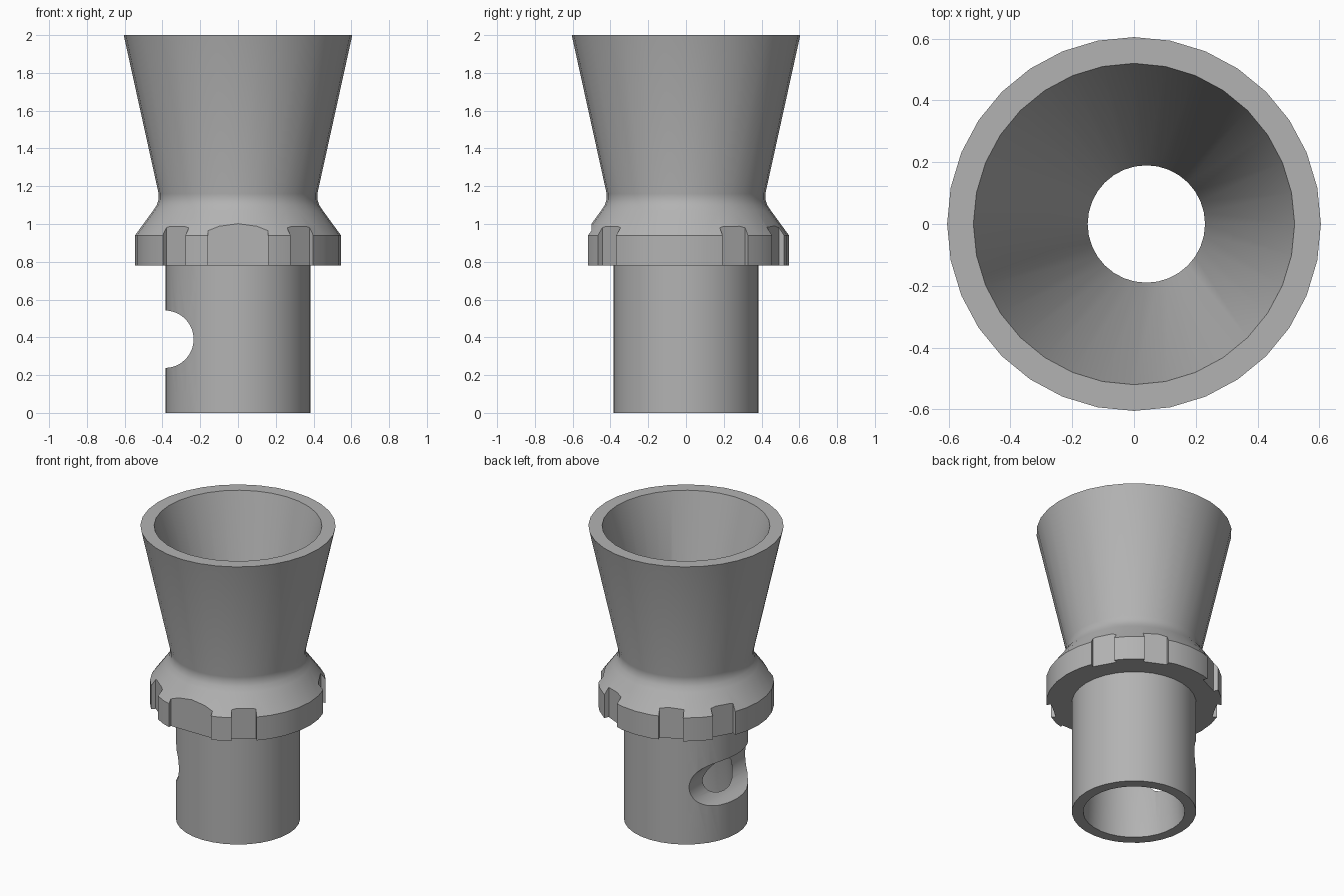
import bpy, bmesh, math
from mathutils import Matrix

cube = bpy.data.objects.get("Cube")
if cube:
    bpy.data.objects.remove(cube, do_unlink=True)

SIDES = 32
grey = bpy.data.materials.new("plain_grey")
grey.use_nodes = True
colour = (0.45, 0.45, 0.45, 1)
grey.diffuse_color = colour
grey.node_tree.nodes["Principled BSDF"].inputs["Base Color"].default_value = colour


def make_object(name, bm):
    bmesh.ops.recalc_face_normals(bm, faces=bm.faces[:])
    mesh = bpy.data.meshes.new(name)
    bm.to_mesh(mesh)
    bm.free()
    mesh.materials.append(grey)
    obj = bpy.data.objects.new(name, mesh)
    bpy.context.collection.objects.link(obj)
    return obj


# Funnel, collar and stem: closed loop of rings (radius, centre x, height)
outer = [(0.385, 0, 0), (0.385, 0, 0.78), (0.545, 0, 0.78), (0.545, 0, 0.94),
         (0.45, 0, 1.07), (0.43, 0, 1.1), (0.42, 0, 1.13), (0.42, 0, 1.16), (0.605, 0, 2)]
inner = [(0.52, 0, 2), (0.19, 0.04, 0.78), (0.29, 0.01, 0.4), (0.315, 0, 0)]
bm = bmesh.new()
rings = []
for r, cx, z in outer + inner:
    rings.append([bm.verts.new((cx + r * math.cos(a), r * math.sin(a), z))
                  for a in (math.tau * i / SIDES for i in range(SIDES))])
for a, b in zip(rings, rings[1:] + rings[:1]):
    for i in range(SIDES):
        j = (i + 1) % SIDES
        bm.faces.new((a[i], a[j], b[j], b[i]))
body = make_object("funnel_body", bm)


def cut(cutter):
    cutter.hide_render = True
    cutter.hide_set(True)
    mod = body.modifiers.new(cutter.name, "BOOLEAN")
    mod.operation = "DIFFERENCE"
    mod.solver = "EXACT"
    mod.object = cutter


# Collar notches: one wide at the front, narrow grips around the rest
bm = bmesh.new()
notches = [(-90, 0.158, 0.5)] + [(a, 0.077, 0.508) for a in (-51, -129, 29, 151, 65, 115)]
for angle, half, floor in notches:
    place = (Matrix.Rotation(math.radians(angle), 4, "Z")
             @ Matrix.Translation((floor + 0.1, 0, 0.9))
             @ Matrix.Diagonal((0.2, 2 * half, 0.4, 1)))
    bmesh.ops.create_cube(bm, size=1, matrix=place)
cut(make_object("notch_cutter", bm))

# Round groove across the side of the stem
bm = bmesh.new()
bmesh.ops.create_cone(bm, cap_ends=True, segments=48, radius1=0.152, radius2=0.152, depth=1.2,
                      matrix=Matrix.Translation((-0.387, 0, 0.39))
                      @ Matrix.Rotation(math.pi / 2, 4, "X"))
cut(make_object("groove_cutter", bm))

# Bake the cuts, then shade smooth with sharp edges kept
bpy.ops.object.select_all(action="DESELECT")
body.select_set(True)
bpy.context.view_layer.objects.active = body
for mod in list(body.modifiers):
    bpy.ops.object.modifier_apply(modifier=mod.name)
for name in ("notch_cutter", "groove_cutter"):
    bpy.data.objects.remove(bpy.data.objects[name], do_unlink=True)
bpy.ops.object.shade_smooth_by_angle(angle=math.radians(25))
